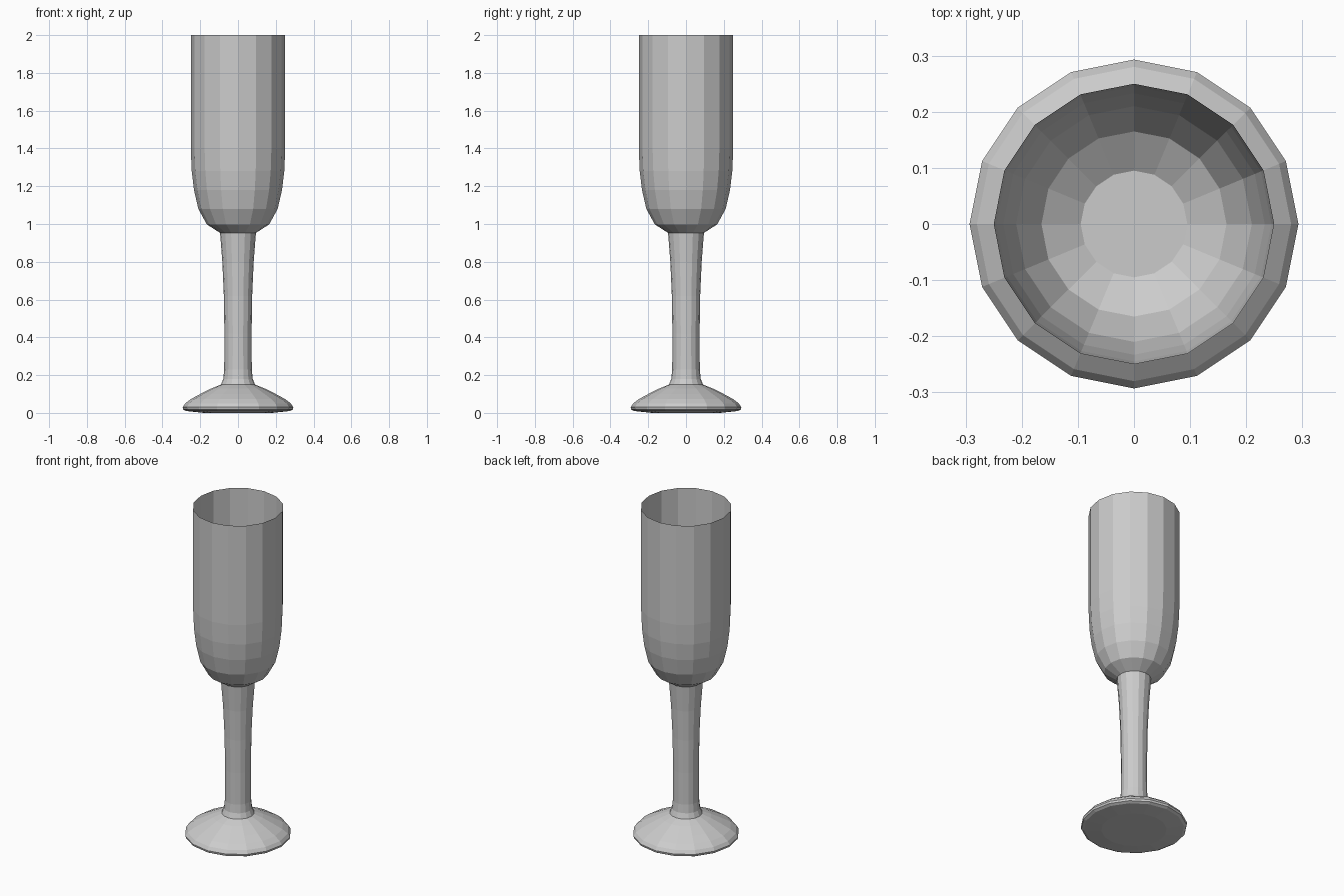
import bpy, bmesh, math

if "Cube" in bpy.data.objects:
    bpy.data.objects.remove(bpy.data.objects["Cube"])

SIDES = 16

glass = bpy.data.materials.new("grey_glass")
glass.diffuse_color = (0.6, 0.6, 0.6, 1.0)
glass.use_nodes = True
glass.node_tree.nodes["Principled BSDF"].inputs["Base Color"].default_value = glass.diffuse_color


def lathe(name, profile, cap_start=False, cap_end=False):
    """Turn an upward (radius, height) profile around z, with flat facets."""
    bm = bmesh.new()
    rings = []
    for r, z in profile:
        rings.append([bm.verts.new((r * math.cos(2 * math.pi * i / SIDES),
                                    r * math.sin(2 * math.pi * i / SIDES), z))
                      for i in range(SIDES)])
    for low, high in zip(rings, rings[1:]):
        for i in range(SIDES):
            j = (i + 1) % SIDES
            bm.faces.new((low[i], low[j], high[j], high[i]))
    if cap_start:
        bm.faces.new(rings[0][::-1])
    if cap_end:
        bm.faces.new(rings[-1])
    mesh = bpy.data.meshes.new(name)
    bm.to_mesh(mesh)
    bm.free()
    mesh.materials.append(glass)
    obj = bpy.data.objects.new(name, mesh)
    bpy.context.collection.objects.link(obj)
    return obj


# Round foot with a rolled rim and a slightly raised edge underneath
lathe("foot", [(0.18, 0.0), (0.275, 0.01), (0.29, 0.018), (0.293, 0.03),
               (0.28, 0.05), (0.25, 0.073), (0.20, 0.10), (0.14, 0.13),
               (0.09, 0.15)], cap_start=True)

# Waisted stem, closed at the top to form the floor of the bowl
lathe("stem", [(0.09, 0.15), (0.078, 0.18), (0.073, 0.23), (0.072, 0.42),
               (0.075, 0.62), (0.083, 0.80), (0.095, 0.953)], cap_end=True)

# Tall thin-walled bowl, open at the rim
lathe("bowl", [(0.095, 0.953), (0.165, 0.998), (0.21, 1.08), (0.233, 1.18),
               (0.245, 1.28), (0.25, 1.40), (0.25, 2.0)])
